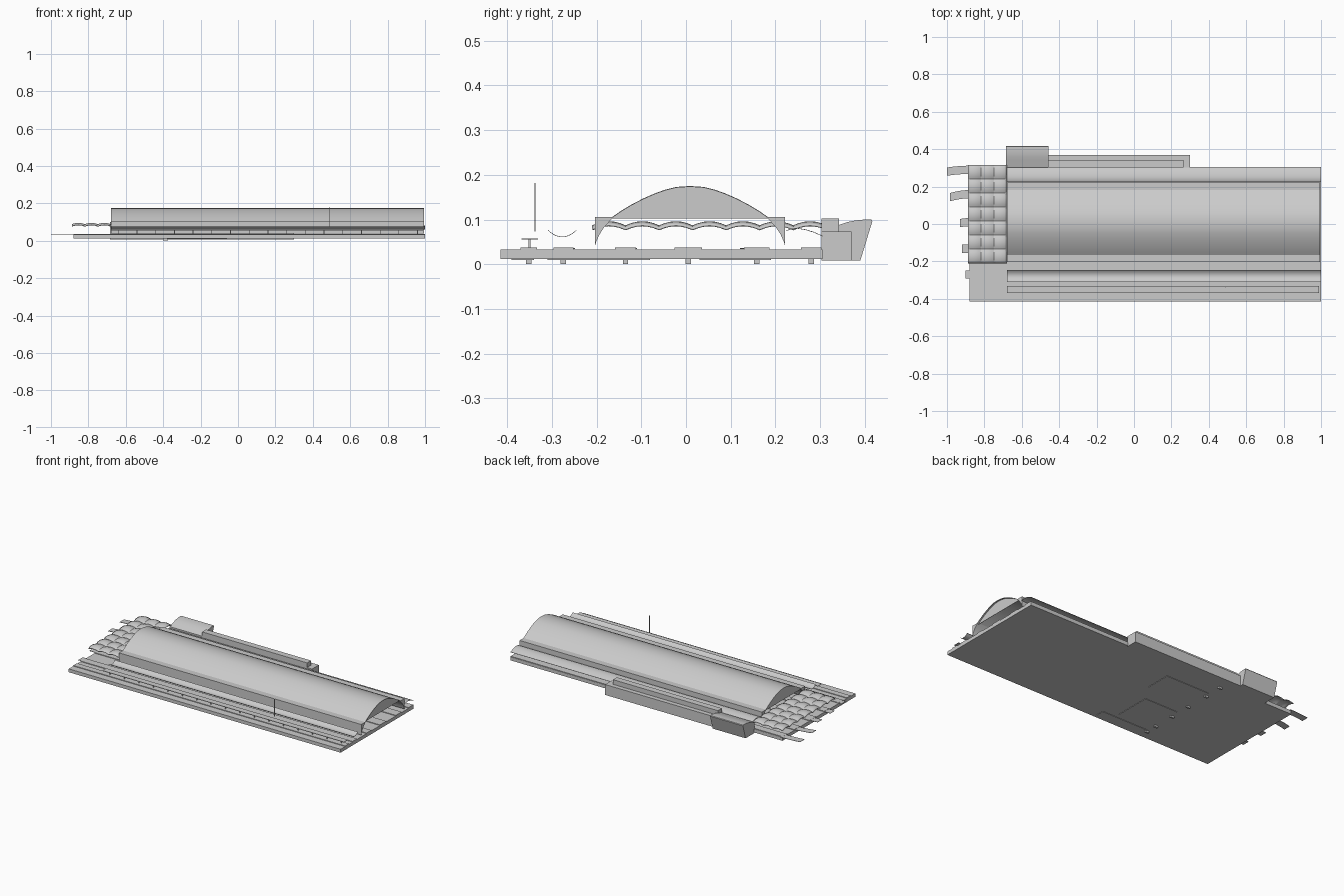
import bpy, bmesh, math

if "Cube" in bpy.data.objects:
    bpy.data.objects.remove(bpy.data.objects["Cube"])


def mesh_object(name, verts, faces, smooth=False):
    me = bpy.data.meshes.new(name)
    me.from_pydata(verts, [], faces)
    bm = bmesh.new()
    bm.from_mesh(me)
    bmesh.ops.recalc_face_normals(bm, faces=bm.faces)
    bm.to_mesh(me)
    bm.free()
    ob = bpy.data.objects.new(name, me)
    bpy.context.collection.objects.link(ob)
    if smooth:
        bpy.ops.object.select_all(action='DESELECT')
        ob.select_set(True)
        bpy.context.view_layer.objects.active = ob
        bpy.ops.object.shade_smooth_by_angle(angle=math.radians(30))
    return ob


def prism(name, profile, x0, x1, smooth=False):
    """Extrude a closed (y, z) outline along x."""
    n = len(profile)
    verts = [(x, y, z) for x in (x0, x1) for y, z in profile]
    faces = [tuple(range(n)), tuple(range(n, 2 * n))]
    faces += [(i, (i + 1) % n, n + (i + 1) % n, n + i) for i in range(n)]
    return mesh_object(name, verts, faces, smooth)


def box(name, x0, x1, y0, y1, z0, z1):
    return prism(name, [(y0, z0), (y1, z0), (y1, z1), (y0, z1)], x0, x1)


def shell(name, line, thick, x0, x1):
    """Thin curved roof following an open (y, z) line."""
    under = [(y, z - thick) for y, z in reversed(line)]
    return prism(name, line + under, x0, x1, True)


# Ground slab
box("ground_slab", -0.88, 1.0, -0.415, 0.305, 0.012, 0.033)

# Platforms with a stair block below each
platforms = [(-0.37, -0.333), (-0.297, -0.252), (-0.159, -0.112),
             (-0.026, 0.036), (0.13, 0.187), (0.257, 0.303)]
for i, (a, b) in enumerate(platforms):
    box(f"platform_{i}", -0.88, 1.0, a, b, 0.032, 0.037)
    m = (a + b) / 2
    box(f"stair_block_{i}", -0.40, -0.375, m - 0.006, m + 0.006, 0.001, 0.013)

# Platform ends reaching past the slab: near y, far y, far x
ends = [(-0.27, -0.27, -0.90), (-0.132, -0.132, -0.92), (0.01, 0.005, -0.93),
        (0.16, 0.143, -0.985), (0.29, 0.28, -1.0)]
for i, (ya, yb, xe) in enumerate(ends):
    h, n = 0.022, 6
    verts, faces = [], []
    for k in range(n + 1):
        t = k / n
        x, y = -0.87 + (xe + 0.87) * t, ya + (yb - ya) * t * t
        verts += [(x, y - h, 0.034), (x, y + h, 0.034), (x, y + h, 0.036), (x, y - h, 0.036)]
    for k in range(n):
        for j in range(4):
            p, q = 4 * k + j, 4 * k + (j + 1) % 4
            faces.append((p, q, q + 4, p + 4))
    faces += [(0, 1, 2, 3), tuple(range(4 * n, 4 * n + 4))]
    mesh_object(f"platform_end_{i}", verts, faces)

# Underground passage floors
for i, (xa, xb, ya, yb) in enumerate([(-0.38, -0.08, 0.03, 0.19),
                                      (-0.38, -0.15, -0.31, -0.08),
                                      (-0.38, -0.06, -0.39, -0.34)]):
    box(f"passage_floor_{i}", xa, xb, ya, yb, 0.0095, 0.0125)

# Train hall: vault, gables, eaves and curved side walls
X0, X1, MID = -0.68, 0.995, 0.009
half = [(0.178, 0.103), (0.155, 0.119), (0.13, 0.134), (0.105, 0.147), (0.08, 0.158),
        (0.055, 0.167), (0.03, 0.173)]
arch = ([(MID - d, z) for d, z in half] + [(MID, 0.175)]
        + [(MID + d, z) for d, z in reversed(half)])
shell("hall_vault", arch, 0.002, X0, X1)
for name, x in (("west", X0 + 0.001), ("east", X1 - 0.012)):
    prism(f"hall_gable_{name}", [(y, z - 0.001) for y, z in arch], x, x + 0.002)
for name, s in (("front", -1), ("back", 1)):
    side = [(0.213, 0.04), (0.213, 0.106), (0.17, 0.106), (0.178, 0.098),
            (0.192, 0.083), (0.203, 0.066), (0.21, 0.05)]
    prism(f"hall_side_{name}", [(MID + s * d, z) for d, z in side], X0, X1, True)

# Curved side canopies
valley = [(-0.277 + 0.032 * t / 5, 0.062 + 0.015 * (t / 5) ** 2) for t in range(-5, 6)]
shell("front_canopy", valley, 0.0015, X0, 1.0)
back = [(0.225, 0.076), (0.235, 0.080), (0.25, 0.081), (0.268, 0.078),
        (0.287, 0.072), (0.305, 0.064)]
shell("back_canopy", back, 0.0015, X0, 1.0)

# Flat outer platform canopy on posts
box("outer_canopy", X0, 0.99, -0.368, -0.331, 0.055, 0.058)
for i in range(17):
    x = -0.64 + 0.1 * i
    box(f"canopy_post_{i}", x - 0.002, x + 0.002, -0.352, -0.348, 0.036, 0.056)

# Slim mast
box("mast", 0.488, 0.493, -0.3395, -0.3365, 0.073, 0.182)

# Rippled roof of shallow domes at the west end
nx, ny, step = 3, 7, 6
cols, rows = nx * step, ny * step
top, faces = [], []
for i in range(cols + 1):
    for j in range(rows + 1):
        u, v = (i % step) / step * 2 - 1, (j % step) / step * 2 - 1
        z = 0.080 + 0.007 * (1 - u * u) + 0.009 * (1 - v * v)
        top.append((-0.888 + 0.208 * i / cols, -0.21 + 0.525 * j / rows, z))
for i in range(cols):
    for j in range(rows):
        p = i * (rows + 1) + j
        faces.append((p, p + rows + 1, p + rows + 2, p + 1))
ripple = mesh_object("rippled_roof", top, faces, True)
solid = ripple.modifiers.new("thickness", 'SOLIDIFY')
solid.thickness = 0.004

# Station building along the back
box("station_lower", -0.46, 0.30, 0.303, 0.37, 0.008, 0.073)
box("station_upper", -0.46, 0.265, 0.303, 0.342, 0.07, 0.102)

# Entrance block with leaning front and curved roof
entrance = [(0.303, 0.008), (0.39, 0.008), (0.417, 0.096), (0.415, 0.1), (0.40, 0.1),
            (0.38, 0.098), (0.36, 0.094), (0.342, 0.088), (0.303, 0.075)]
prism("entrance_block", entrance, -0.685, -0.458, True)
